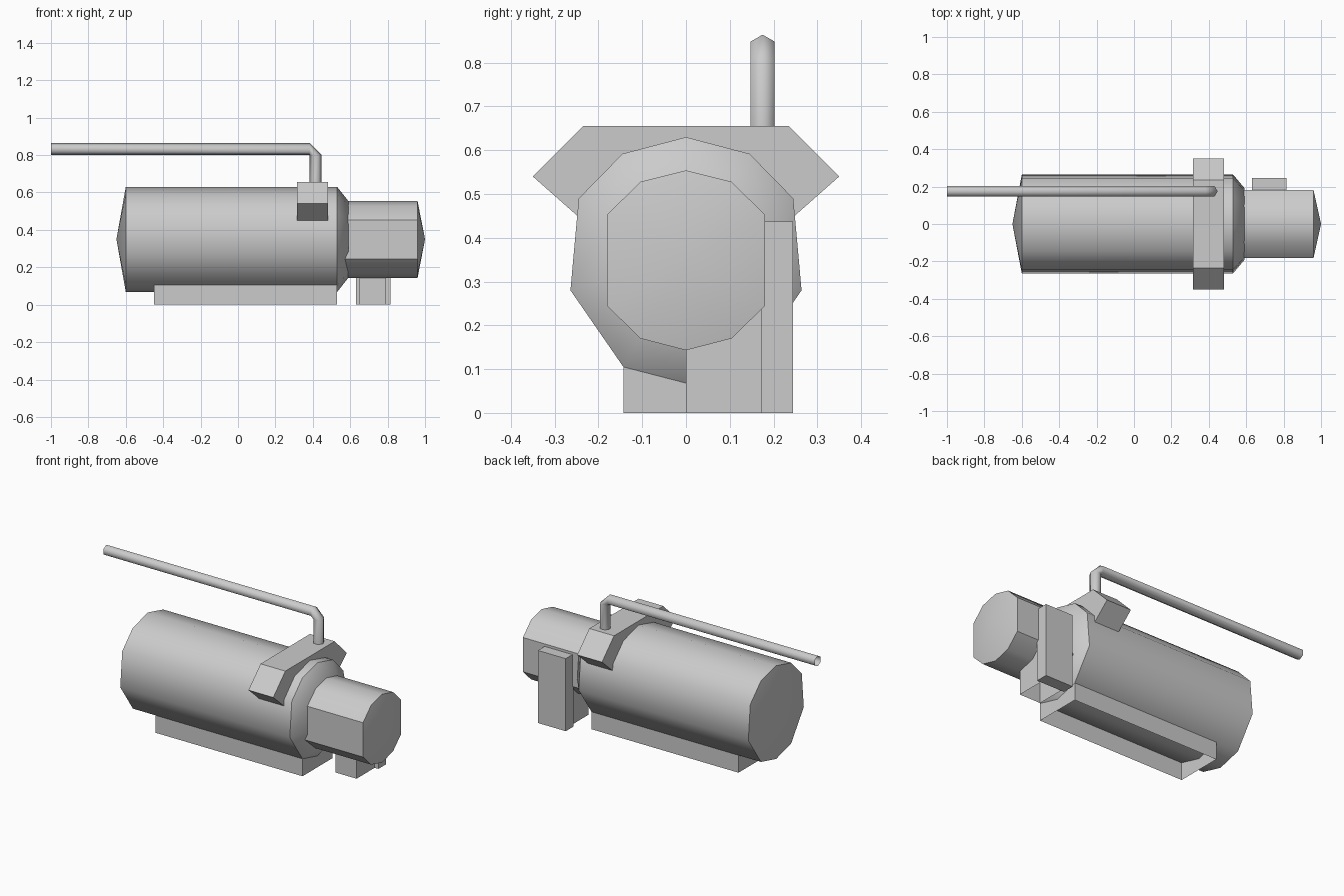
import bpy, bmesh, math
from mathutils import Vector

if "Cube" in bpy.data.objects:
    bpy.data.objects.remove(bpy.data.objects["Cube"], do_unlink=True)

grey = bpy.data.materials.new("plain_grey")
grey.use_nodes = True
grey.diffuse_color = (0.6, 0.6, 0.6, 1)
grey.node_tree.nodes["Principled BSDF"].inputs["Base Color"].default_value = (0.6, 0.6, 0.6, 1)


def finish(name, bm, angle=0):
    bmesh.ops.recalc_face_normals(bm, faces=bm.faces)
    mesh = bpy.data.meshes.new(name)
    bm.to_mesh(mesh)
    bm.free()
    mesh.materials.append(grey)
    obj = bpy.data.objects.new(name, mesh)
    bpy.context.collection.objects.link(obj)
    if angle:
        bpy.ops.object.select_all(action='DESELECT')
        obj.select_set(True)
        bpy.context.view_layer.objects.active = obj
        bpy.ops.object.shade_smooth_by_angle(angle=math.radians(angle))
    return obj


def bridge(bm, a, b):
    for i in range(len(a)):
        j = (i + 1) % len(a)
        bm.faces.new((a[i], a[j], b[j], b[i]))


def loft(name, rings, tips=(None, None), angle=0):
    """Skin a list of point rings; a tip closes an end with a fan."""
    bm = bmesh.new()
    loops = [[bm.verts.new(p) for p in ring] for ring in rings]
    for a, b in zip(loops, loops[1:]):
        bridge(bm, a, b)
    for loop, tip in zip((loops[0], loops[-1]), tips):
        if tip:
            t = bm.verts.new(tip)
            for i in range(len(loop)):
                bm.faces.new((loop[i], loop[(i + 1) % len(loop)], t))
    return finish(name, bm, angle)


def section(x, half, scale=1.0):
    """Mirror a half outline (y, height from axis) into a full ring at x."""
    full = half + [(-y, z) for y, z in half[-2:0:-1]]
    return [(x, y * scale, AXIS + z * scale) for y, z in full]


def box(name, x, y, z, open_bottom=False):
    bm = bmesh.new()
    bmesh.ops.create_cube(bm, size=1)
    for v in bm.verts:
        v.co = Vector([r[0] if c < 0 else r[1] for c, r in zip(v.co, (x, y, z))])
    if open_bottom:
        low = [f for f in bm.faces if all(v.co.z == z[0] for v in f.verts)]
        bmesh.ops.delete(bm, geom=low, context='FACES_ONLY')
    return finish(name, bm)


AXIS = 0.35

# Ten-sided motor body with shallow domed rear and tapered shoulder
body = [(0, .28), (.145, .242), (.245, .14), (.264, -.07), (.143, -.245), (0, -.282)]
loft("motor_body", [section(-.60, body), section(.53, body), section(.59, body, .73)],
     ((-.65, 0, AXIS), (.59, 0, AXIS)), 42)

# Ten-sided pump head
head = [(0, .204), (.104, .178), (.181, .102), (.181, -.105), (.104, -.18), (0, -.207)]
loft("pump_head", [section(.57, head), section(.96, head)],
     ((.57, 0, AXIS), (1, 0, AXIS)), 42)

# Mounting base and pump foot, hollow underneath
box("mounting_base", (-.45, .53), (-.143, .143), (0, .105), True)
box("pump_foot", (.65, .79), (0, .175), (0, .25), True)
box("back_plate", (.63, .815), (.172, .245), (0, .437))

# Saddle across the top of the body
bm = bmesh.new()
outline = [(-.235, .655), (.235, .655), (.35, .54), (.248, .45), (-.248, .45), (-.35, .54)]
ends = [[bm.verts.new((x, y, z)) for y, z in outline] for x in (.315, .48)]
bridge(bm, *ends)
for e in ends:
    bm.faces.new(e)
finish("saddle", bm)


# Six-sided pipe with a chamfered elbow
def pipe_ring(centre, out):
    ring = []
    for i in range(6):
        a = i * math.tau / 6
        ring.append(Vector(centre) + (Vector(out) * math.cos(a) + Vector((0, 1, 0)) * math.sin(a)) * .032)
    return ring


right, up = (1, 0, 0), (0, 0, 1)
loft("outlet_pipe", [pipe_ring((.415, .175, .62), right), pipe_ring((.415, .175, .80), right),
                     pipe_ring((.383, .175, .832), up), pipe_ring((-1, .175, .832), up)], angle=65)
